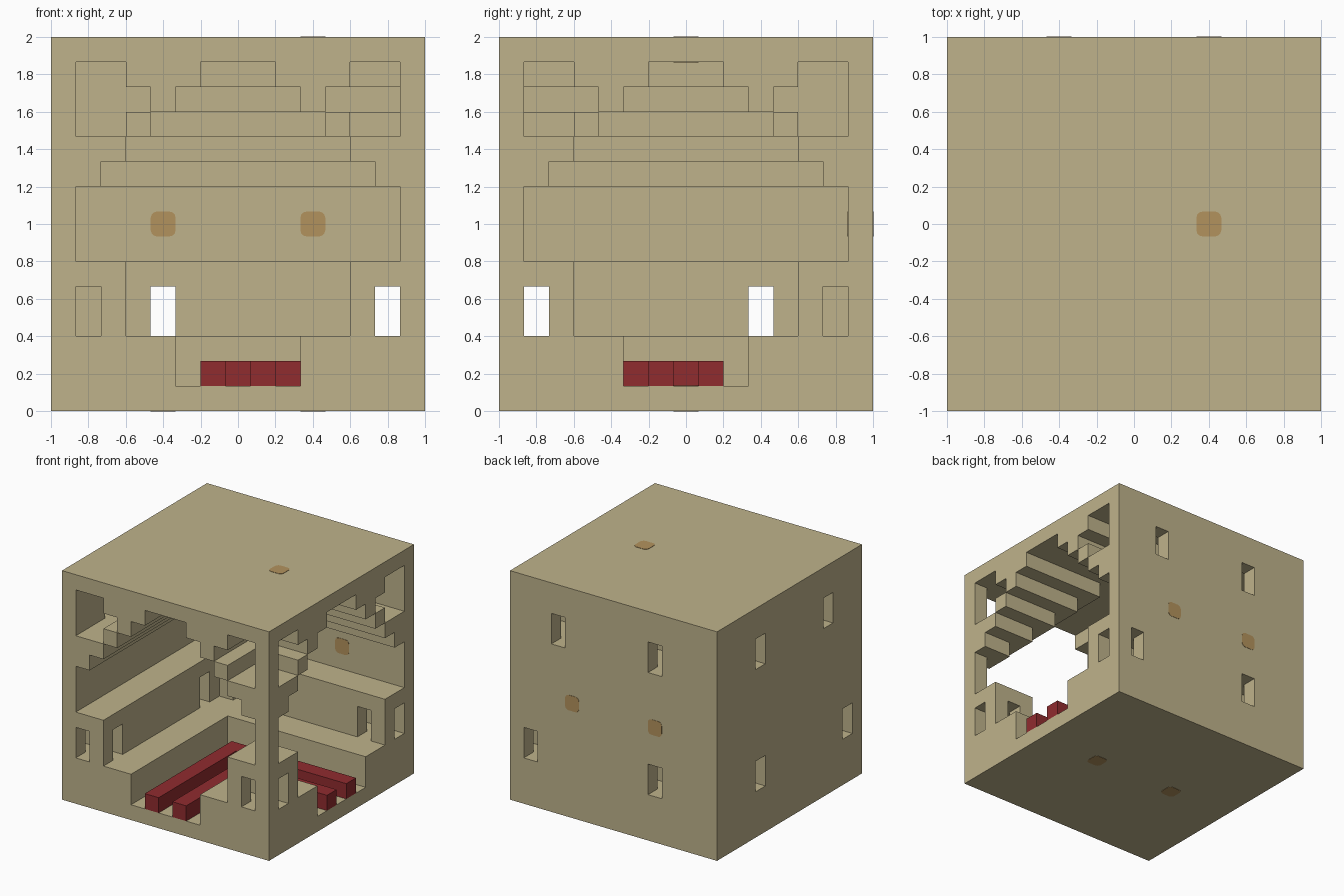
import bpy, bmesh
from itertools import product
from mathutils import Matrix

N = 15            # blocks along each side
U = 2 / N         # block size

cube = bpy.data.objects.get("Cube")
if cube:
    bpy.data.objects.remove(cube, do_unlink=True)


def material(name, rgb):
    m = bpy.data.materials.new(name)
    m.use_nodes = True
    m.diffuse_color = (*rgb, 1)
    bsdf = next(n for n in m.node_tree.nodes if n.type == 'BSDF_PRINCIPLED')
    bsdf.inputs["Base Color"].default_value = (*rgb, 1)
    bsdf.inputs["Roughness"].default_value = 0.9
    return m


STONE = material("sandstone", (0.52, 0.45, 0.26))
RED = material("red", (0.28, 0.025, 0.028))
AMBER = material("amber", (0.45, 0.29, 0.11))


def finish(name, bm, mat):
    bmesh.ops.recalc_face_normals(bm, faces=bm.faces)
    mesh = bpy.data.meshes.new(name)
    bm.to_mesh(mesh)
    bm.free()
    mesh.materials.append(mat)
    obj = bpy.data.objects.new(name, mesh)
    bpy.context.collection.objects.link(obj)
    return obj


def box(x0, x1, y0, y1, z0, z1):
    """All blocks inside a box given in block units."""
    return set(product(range(x0, x1), range(y0, y1), range(z0, z1)))


def bend(a, b, z0, z1):
    """Passage a..b wide that enters at the front and turns out to the +x side."""
    return box(a, b, 0, N - a, z0, z1) | box(a, N, N - b, N - a, z0, z1)


def block_mesh(name, blocks, mat):
    """Skin a set of blocks with only its outside faces."""
    bm = bmesh.new()
    verts = {}

    def vert(p):
        if p not in verts:
            verts[p] = bm.verts.new((p[0] * U - 1, p[1] * U - 1, p[2] * U))
        return verts[p]

    for cell in blocks:
        for axis, side in product(range(3), (0, 1)):
            near = list(cell)
            near[axis] += 2 * side - 1
            if tuple(near) in blocks:
                continue
            s, t = (axis + 1) % 3, (axis + 2) % 3
            ring = []
            for ds, dt in ((0, 0), (1, 0), (1, 1), (0, 1)):
                p = list(cell)
                p[axis] += side
                p[s] += ds
                p[t] += dt
                ring.append(vert(tuple(p)))
            bm.faces.new(ring if side else ring[::-1])
    mesh = bpy.data.meshes.new(name)
    bm.to_mesh(mesh)
    bm.free()
    mesh.materials.append(mat)
    obj = bpy.data.objects.new(name, mesh)
    bpy.context.collection.objects.link(obj)
    return obj


# Main hall: stepped benches below, stepped vault above (inset, bottom, top)
hall = set()
for inset, z0, z1 in ((5, 1, 3), (3, 3, 6), (1, 6, 9), (2, 9, 10), (3, 10, 11),
                      (4, 11, 12), (5, 12, 13), (6, 13, 14)):
    hall |= bend(inset, N - inset, z0, z1)

# Side corridors on the outer and inner flank of the bend
corridors = set()
for lo, hi, z0, z1 in ((1, 2, 3, 5), (1, 3, 11, 14), (1, 4, 12, 13)):
    corridors |= bend(lo, hi, z0, z1) | bend(N - hi, N - lo, z0, z1)

# Windows: each back window has a twin on the -x wall
windows = set()
for i, depth, z0, z1 in ((13, N, 3, 5), (4, 3, 3, 5), (4, 3, 11, 13), (11, 3, 11, 13)):
    j = N - 1 - i
    windows |= box(i, i + 1, N - depth, N, z0, z1)
    windows |= box(0, depth, j, j + 1, z0, z1)

block_mesh("stone_cube", box(0, N, 0, N, 0, N) - hall - corridors - windows, STONE)

# Rails that follow the bend on the floor
block_mesh("outer_rail", bend(6, 7, 1, 2), RED)
block_mesh("inner_rail", bend(8, 9, 1, 2), RED)


def lamp(name, centre, axis):
    """Rounded square lamp set through a wall one block thick."""
    bm = bmesh.new()
    bmesh.ops.create_cube(bm, size=U)
    edges = [e for e in bm.edges
             if abs((e.verts[0].co - e.verts[1].co).z) > U / 2]
    bmesh.ops.bevel(bm, geom=edges, offset=U * 0.25, segments=3,
                    profile=0.5, affect='EDGES')
    bmesh.ops.scale(bm, vec=(1, 1, 1.04), verts=bm.verts)
    if axis == 'Y':
        bmesh.ops.rotate(bm, verts=bm.verts, matrix=Matrix.Rotation(1.570796, 3, 'X'))
    bmesh.ops.translate(bm, verts=bm.verts, vec=centre)
    finish(name, bm, AMBER)


for side, x in (("right", -0.4), ("left", 0.4)):
    lamp("back_lamp_" + side, (x, 1 - U / 2, 1), 'Y')
    lamp("floor_lamp_" + side, (x, 0, U / 2), 'Z')
lamp("roof_lamp", (0.4, 0, 2 - U / 2), 'Z')
